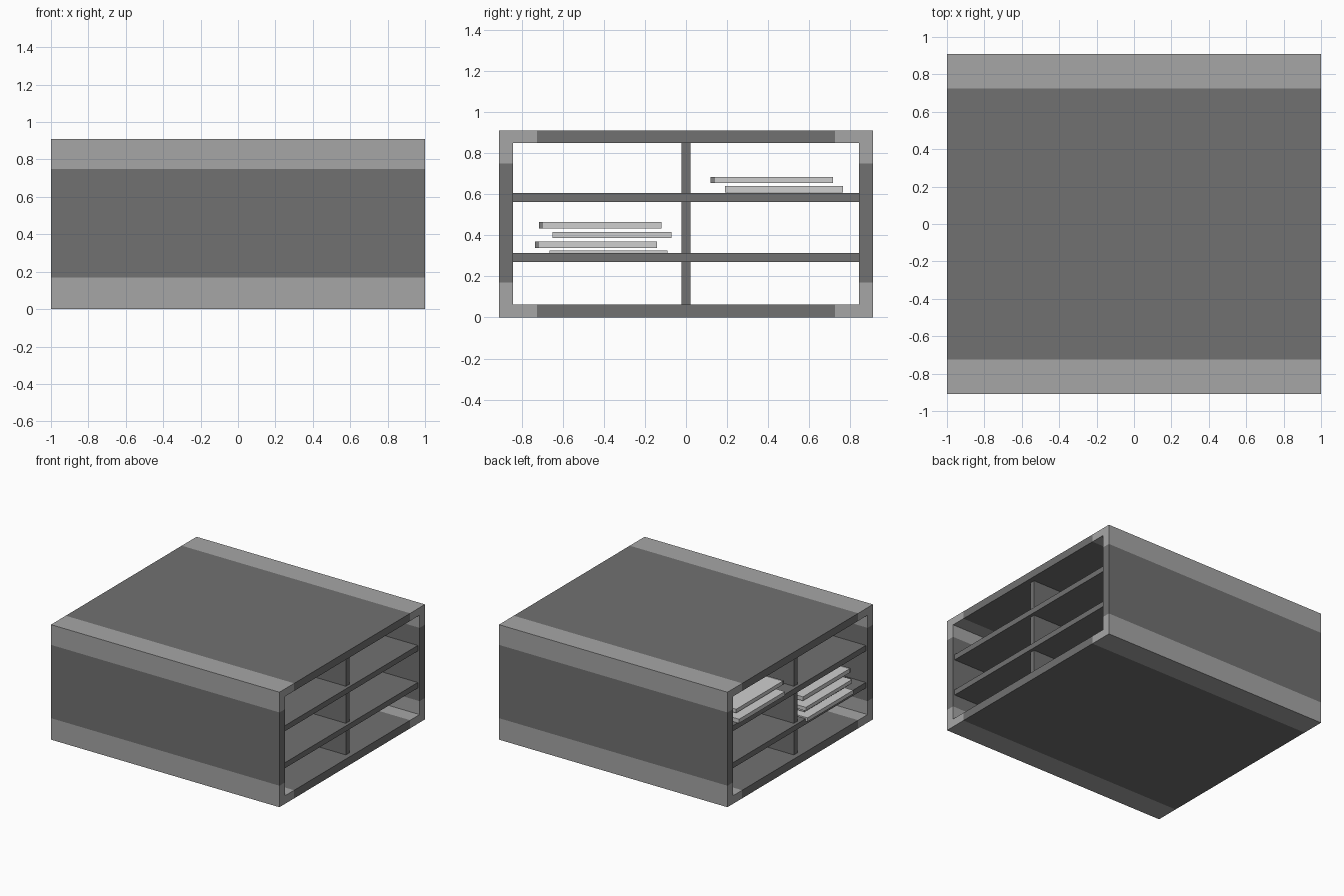
import bpy, bmesh

if "Cube" in bpy.data.objects:
    bpy.data.objects.remove(bpy.data.objects["Cube"])


def material(name, v):
    m = bpy.data.materials.new(name)
    m.diffuse_color = (v, v, v, 1)
    m.use_nodes = True
    m.node_tree.nodes["Principled BSDF"].inputs["Base Color"].default_value = m.diffuse_color
    return m


DARK = material("dark grey panel", 0.165)
LIGHT = material("light grey corner", 0.38)
PAPER = material("pale grey paper", 0.62)
SPINE = material("mid grey spine", 0.22)


def finish(bm, name, mats):
    bmesh.ops.recalc_face_normals(bm, faces=bm.faces)
    me = bpy.data.meshes.new(name)
    bm.to_mesh(me)
    bm.free()
    for m in mats:
        me.materials.append(m)
    ob = bpy.data.objects.new(name, me)
    bpy.context.collection.objects.link(ob)
    return ob


def box(name, x, y, z, *mats):
    bm = bmesh.new()
    bmesh.ops.create_cube(bm, size=1)
    for v in bm.verts:
        for i, (a, b) in enumerate((x, y, z)):
            v.co[i] = a if v.co[i] < 0 else b
    return bm, finish(bm, name, mats)


# Outer case: an open-ended rectangular tube with lighter corner pieces
def ring(y, z0, z1):
    b, lo, hi = 0.725, 0.17, 0.75
    return [(-b, z0), (b, z0), (y, z0), (y, lo), (y, hi), (y, z1),
            (b, z1), (-b, z1), (-y, z1), (-y, hi), (-y, lo), (-y, z0)]


bm = bmesh.new()
loops = [[bm.verts.new((x, y, z)) for y, z in r]
         for r in (ring(0.91, 0, 0.91), ring(0.842, 0.064, 0.85))
         for x in (-1, 1)]
outer_l, outer_r, inner_l, inner_r = loops
for i in range(12):
    j = (i + 1) % 12
    panel = i in (0, 3, 6, 9)
    for a, b in ((outer_l, outer_r), (outer_r, inner_r),
                 (inner_r, inner_l), (inner_l, outer_l)):
        f = bm.faces.new((a[i], a[j], b[j], b[i]))
        f.material_index = 0 if panel else 1
finish(bm, "case", [DARK, LIGHT])

# Shelves and central divider
box("lower_shelf", (-0.985, 0.985), (-0.843, 0.843), (0.27, 0.314), DARK)
box("upper_shelf", (-0.985, 0.985), (-0.843, 0.843), (0.563, 0.607), DARK)
box("divider", (-0.96, 0.96), (-0.022, 0.022), (0.062, 0.852), DARK)

# Stacked flat books: y range, z range, front x, has a spine strip
books = [
    (-0.665, -0.09, 0.295, 0.325, -1.0, False),
    (-0.735, -0.14, 0.337, 0.37, -0.94, True),
    (-0.65, -0.07, 0.387, 0.416, -1.0, False),
    (-0.715, -0.12, 0.432, 0.464, -0.94, True),
    (0.19, 0.765, 0.609, 0.641, -1.0, False),
    (0.12, 0.715, 0.655, 0.685, -0.94, True),
]
for n, (y0, y1, z0, z1, x, spine) in enumerate(books, 1):
    xs = (x, x + 0.8)
    if spine:
        box(f"book_spine_{n}", xs, (y0, y0 + 0.02), (z0, z1), SPINE)
        y0 += 0.02
    box(f"book_{n}", xs, (y0, y1), (z0, z1), PAPER)
